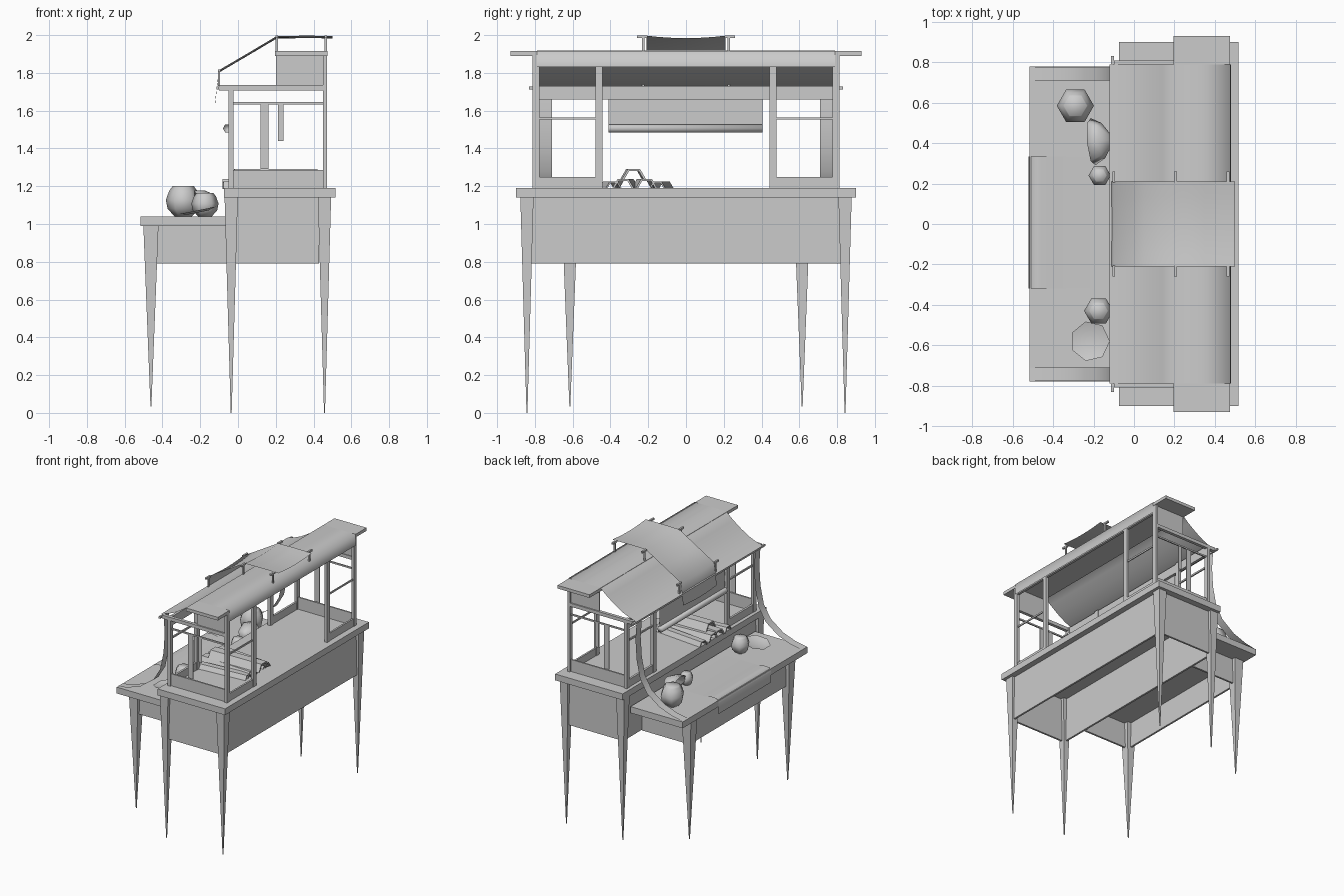
import bpy, bmesh, math

if "Cube" in bpy.data.objects:
    bpy.data.objects.remove(bpy.data.objects["Cube"])


def finish(name, bm, smooth=False):
    me = bpy.data.meshes.new(name)
    bm.to_mesh(me)
    bm.free()
    ob = bpy.data.objects.new(name, me)
    bpy.context.collection.objects.link(ob)
    for p in me.polygons:
        p.use_smooth = smooth
    return ob


def box(name, x, y, z):
    bm = bmesh.new()
    bmesh.ops.create_cube(bm, size=1)
    for v in bm.verts:
        v.co = [(r[0] + r[1]) / 2 + c * (r[1] - r[0]) for r, c in zip((x, y, z), v.co)]
    return finish(name, bm)


def pair(name, x, y, z):
    # the same box on both ends of the stall
    box(name + "_near", x, (-y[1], -y[0]), z)
    box(name + "_far", x, y, z)


def leg(name, x, y, ztop, ztip, w, tip=0.005):
    bm = bmesh.new()
    bmesh.ops.create_cube(bm, size=1)
    for v in bm.verts:
        k = w if v.co.z > 0 else tip
        v.co = (x + v.co.x * k, y + v.co.y * k, ztop if v.co.z > 0 else ztip)
    finish(name, bm)


def sheet(name, path, y0, y1, sag=0.0, n=1):
    # thin cloth: an x,z path swept along y
    bm = bmesh.new()
    rows = []
    for j in range(n + 1):
        t = j / n
        d = sag * 4 * t * (1 - t)
        rows.append([bm.verts.new((px, y0 + (y1 - y0) * t, pz - d)) for px, pz in path])
    for a, b in zip(rows, rows[1:]):
        for i in range(len(path) - 1):
            bm.faces.new((a[i], a[i + 1], b[i + 1], b[i]))
    return finish(name, bm, True)


def lathe(name, prof, loc, n=6, rot=(0, 0, 0), cap=False):
    bm = bmesh.new()
    rings = [[bm.verts.new((r * math.cos(2 * math.pi * k / n), r * math.sin(2 * math.pi * k / n), z))
              for k in range(n)] for r, z in prof]
    for a, b in zip(rings, rings[1:]):
        for k in range(n):
            bm.faces.new((a[k], a[(k + 1) % n], b[(k + 1) % n], b[k]))
    bm.faces.new(rings[0][::-1])
    if cap:
        bm.faces.new(rings[-1])
    ob = finish(name, bm, True)
    ob.location = loc
    ob.rotation_euler = rot
    return ob


# main table
box("main_table_top", (-0.075, 0.517), (-0.9, 0.9), (1.14, 1.19))
pair("main_end_apron", (-0.01, 0.43), (0.835, 0.85), (0.79, 1.14))
box("main_back_apron", (0.455, 0.47), (-0.82, 0.82), (0.79, 1.14))
box("main_front_apron", (-0.045, -0.03), (-0.82, 0.82), (0.79, 1.14))
for x in (-0.036, 0.458):
    for s in (-1, 1):
        leg("main_leg", x, s * 0.842, 1.14, 0.0, 0.07)

# lower counter
box("counter_top", (-0.517, -0.06), (-0.78, 0.78), (0.99, 1.04))
pair("counter_end_apron", (-0.43, -0.05), (0.61, 0.625), (0.79, 0.99))
box("counter_front_apron", (-0.47, -0.455), (-0.59, 0.59), (0.79, 0.99))
for s in (-1, 1):
    leg("counter_leg", -0.461, s * 0.615, 0.99, 0.035, 0.08)

# upper frame
for x0, x1, top in ((-0.05, -0.025, 1.735), (0.45, 0.472, 1.9)):
    pair("outer_post", (x0, x1), (0.776, 0.812), (1.19, top))
    pair("inner_post", (x0, x1), (0.443, 0.48), (1.19, top))
    pair("low_rail", (x0 + 0.004, x1 - 0.004), (0.48, 0.776), (1.19, 1.25))
    pair("mid_rail", (x0 + 0.007, x1 - 0.007), (0.48, 0.776), (1.552, 1.565))
pair("end_board", (-0.025, 0.45), (0.788, 0.8), (1.19, 1.285))
pair("hanging_rail", (-0.025, 0.45), (0.788, 0.798), (1.633, 1.645))
pair("top_end_rail", (-0.1, 0.472), (0.785, 0.81), (1.708, 1.735))
pair("gable_board", (0.2, 0.452), (0.79, 0.8), (1.73, 1.89))
box("back_beam", (0.452, 0.472), (-0.812, 0.812), (1.83, 1.9))
box("front_beam", (-0.05, -0.03), (-0.79, 0.79), (1.66, 1.73))
box("eave_pole", (-0.115, -0.1), (-0.83, 0.83), (1.712, 1.727))

# hanging cloth strips at the ends
for s in (-1, 1):
    sg = "near" if s < 0 else "far"
    for x0, x1, zb in ((0.118, 0.162, 1.29), (0.212, 0.24, 1.44)):
        box("hanging_strip_" + sg, (x0, x1), (s * 0.793 - 0.002, s * 0.793 + 0.002), (zb, 1.642))

# roof
box("ridge_board", (0.195, 0.475), (-0.93, 0.93), (1.89, 1.915))
sheet("roof_cloth", [(-0.12, 1.73), (-0.06, 1.748), (0.0, 1.773), (0.07, 1.815), (0.14, 1.866),
                     (0.2, 1.917), (0.34, 1.918), (0.478, 1.917), (0.48, 1.83)], -0.79, 0.79)

# small raised awning on pegs
sheet("awning_cloth", [(-0.122, 1.64), (-0.112, 1.73), (-0.1, 1.815), (0.05, 1.903), (0.205, 1.995),
                       (0.35, 1.997), (0.5, 1.996)], -0.21, 0.21, 0.013, 6)
for x, z0, z1 in ((-0.1, 1.73, 1.815), (0.205, 1.91, 1.995), (0.465, 1.91, 1.995)):
    pair("awning_bar", (x - 0.007, x + 0.007), (0.205, 0.26), (z1 - 0.01, z1 + 0.004))
    pair("awning_peg", (x - 0.006, x + 0.006), (0.22, 0.232), (z0, z1))

# front curtain with rolled bottom
sheet("curtain", [(-0.055, 1.72), (-0.052, 1.6), (-0.054, 1.505)], -0.41, 0.405)
lathe("curtain_roll", [(0.025, 0), (0.025, 0.815)], (-0.055, 0.405, 1.506), 6, (math.pi / 2, 0, 0))

# draped ribbons and counter runner
drape = [(-0.11, 1.72), (-0.1, 1.58), (-0.11, 1.42), (-0.14, 1.28), (-0.2, 1.18), (-0.31, 1.1), (-0.42, 1.06), (-0.515, 1.043)]
sheet("ribbon_near", drape, -0.775, -0.71)
sheet("ribbon_far", drape, 0.71, 0.775)
sheet("runner", [(-0.08, 1.042), (-0.4, 1.042), (-0.46, 1.052), (-0.505, 1.05), (-0.521, 1.02), (-0.521, 0.935)], -0.32, 0.335)

# half-hexagon rolls stacked on the table
for i, (y, z, r, turn) in enumerate(((-0.40, 1.185, 0.045, 0.08), (-0.32, 1.185, 0.06, -0.06),
                                     (-0.22, 1.185, 0.06, 0.05), (-0.13, 1.185, 0.045, -0.1),
                                     (-0.28, 1.235, 0.065, 0.02))):
    bm = bmesh.new()
    arc = [(k * math.pi / 3) for k in range(4)]
    loop = [(r * math.cos(a), r * math.sin(a)) for a in arc]
    loop += [(0.8 * p, 0.8 * q) for p, q in reversed(loop)]
    ends = [[bm.verts.new((x, p, q)) for p, q in loop] for x in (-0.22, 0.22)]
    for k in range(8):
        m = (k + 1) % 8
        bm.faces.new((ends[0][k], ends[0][m], ends[1][m], ends[1][k]))
    for e in ends:
        for k in range(3):
            bm.faces.new((e[k], e[k + 1], e[6 - k], e[7 - k]))
    bmesh.ops.recalc_face_normals(bm, faces=bm.faces)
    ob = finish("roll_%d" % i, bm)
    ob.location = (0.2 if i == 4 else 0.14, y, z)
    ob.rotation_euler = (0, 0, turn)

# pots and dishes
pot = [(0.5, 0), (0.9, 0.45), (1.0, 0.95), (0.82, 1.45), (0.66, 1.68), (0.62, 1.74)]
for nm, x, y, r in (("large_pot", -0.29, 0.585, 0.092), ("medium_pot", -0.175, -0.43, 0.072),
                    ("small_pot", -0.17, 0.24, 0.055)):
    lathe(nm, [(a * r, b * r) for a, b in pot], (x, y, 1.04), cap=True)
bowl = lathe("leaning_bowl", [(0.035, -0.06), (0.09, -0.02), (0.12, 0.035), (0.11, 0.03), (0.05, -0.03)],
             (-0.175, 0.41, 1.115), 7, (0, -1.9, 0.1))
bowl.scale = (0.65, 1, 1)
lathe("flat_dish", [(0.06, 0), (0.1, 0.012)], (-0.215, -0.58, 1.06), 7, (0, -0.2, 0))
